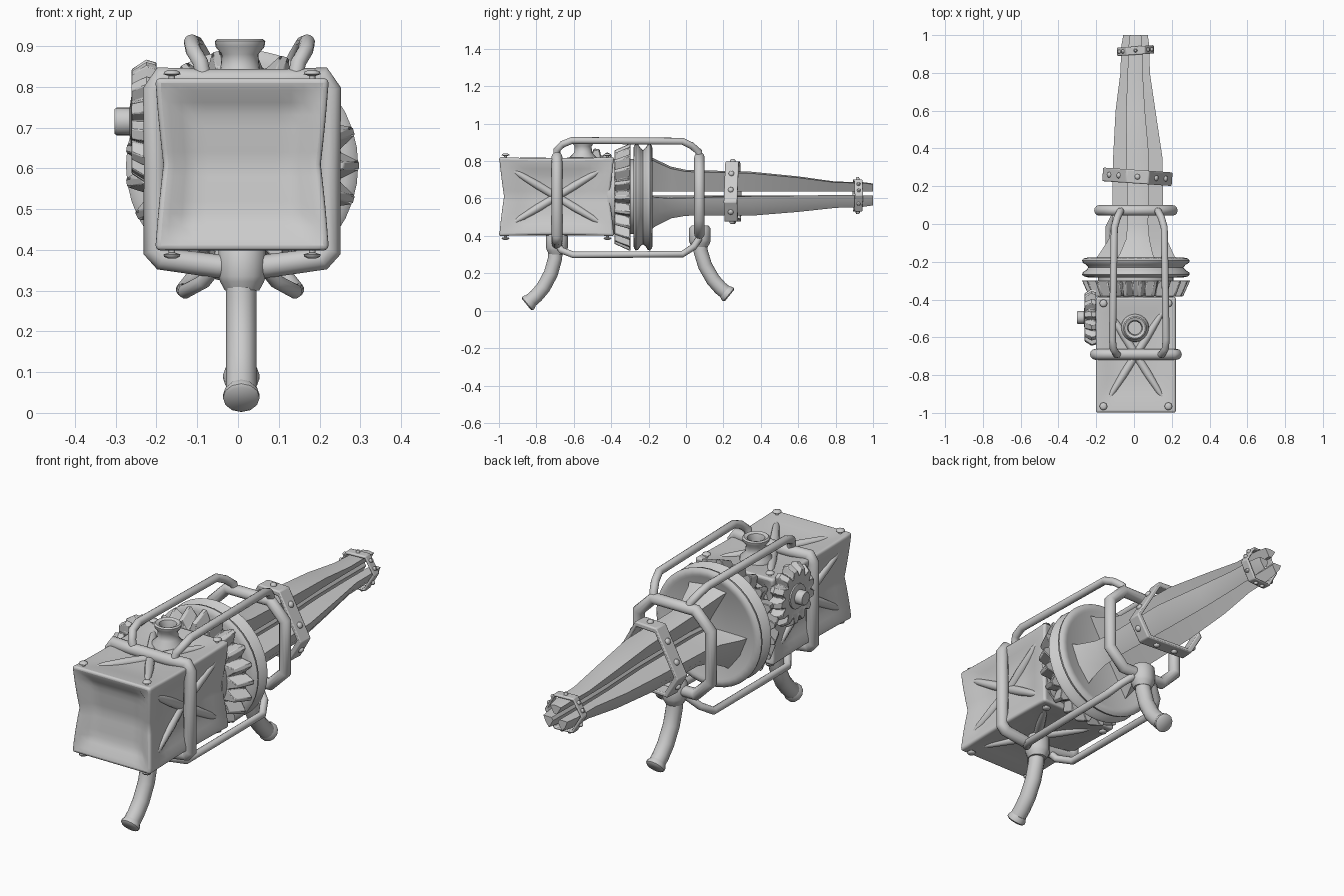
import bpy, bmesh, math
from mathutils import Vector, Matrix

if "Cube" in bpy.data.objects:
    bpy.data.objects.remove(bpy.data.objects["Cube"])

CX, CZ = 0.01, 0.61


def shade(ob, angle):
    bpy.ops.object.select_all(action='DESELECT')
    ob.select_set(True)
    bpy.context.view_layer.objects.active = ob
    if ob.type == 'CURVE':
        bpy.ops.object.convert(target='MESH')
    bpy.ops.object.shade_smooth_by_angle(angle=math.radians(angle))


def finish(name, bm, bevel=0.0, angle=48, matrix=None, segs=2):
    if matrix:
        bm.transform(matrix)
    bmesh.ops.recalc_face_normals(bm, faces=bm.faces[:])
    me = bpy.data.meshes.new(name)
    bm.to_mesh(me)
    bm.free()
    ob = bpy.data.objects.new(name, me)
    bpy.context.collection.objects.link(ob)
    shade(ob, angle)
    if bevel:
        b = ob.modifiers.new("bevel", 'BEVEL')
        b.width, b.segments, b.limit_method = bevel, segs, 'ANGLE'
        b.angle_limit = math.radians(50)
    return ob


def frame(origin, axis):
    # matrix placing local z along the axis
    return Matrix.Translation(origin) @ Vector(axis).to_track_quat('Z', 'Y').to_matrix().to_4x4()


def loft(name, loops, cap=True, close=False, **kw):
    bm = bmesh.new()
    rings = [[bm.verts.new(p) for p in loop] for loop in loops]
    pairs = list(zip(rings, rings[1:])) + ([(rings[-1], rings[0])] if close else [])
    for a, b in pairs:
        for i in range(len(a)):
            j = (i + 1) % len(a)
            bm.faces.new((a[i], a[j], b[j], b[i]))
    if cap and not close:
        bm.faces.new(rings[0])
        bm.faces.new(rings[-1])
    return finish(name, bm, **kw)


def lathe(name, profile, origin, axis, n=24, **kw):
    loops = [[(r * math.cos(2 * math.pi * i / n), r * math.sin(2 * math.pi * i / n), a)
              for i in range(n)] for r, a in profile]
    return loft(name, loops, matrix=frame(origin, axis), **kw)


def gear(name, sections, teeth, origin, axis, widths, **kw):
    # sections: (offset along axis, root radius, tip radius)
    loops = []
    for a, root, tip in sections:
        loop = []
        for t in range(teeth):
            for f, r in zip(widths, (root, tip, tip, root)):
                w = 2 * math.pi * (t + f) / teeth
                loop.append((r * math.cos(w), r * math.sin(w), a))
        loops.append(loop)
    return loft(name, loops, matrix=frame(origin, axis), **kw)


def tube(name, pts, radius, cyclic=False):
    cu = bpy.data.curves.new(name, 'CURVE')
    cu.dimensions = '3D'
    cu.bevel_depth, cu.bevel_resolution, cu.use_fill_caps = radius, 4, True
    sp = cu.splines.new('POLY')
    sp.points.add(len(pts) - 1)
    for p, co in zip(sp.points, pts):
        p.co = (*co, 1)
    sp.use_cyclic_u = cyclic
    ob = bpy.data.objects.new(name, cu)
    bpy.context.collection.objects.link(ob)
    shade(ob, 60)
    return ob


# Housing box: pinched at mid height, every face dished
bm = bmesh.new()
bmesh.ops.create_cube(bm, size=2)
bmesh.ops.subdivide_edges(bm, edges=bm.edges[:], cuts=13, use_grid_fill=True)
H = (0.213, 0.308, 0.212)
DISH = (0.022, 0.035, 0.015)
for v in bm.verts:
    u = list(v.co)
    pinch = (1 - abs(u[2])) ** 1.3
    p = [u[0] * H[0], u[1] * H[1], u[2] * H[2]]
    for k in range(3):
        if abs(u[k]) > 0.999:
            m = max(abs(u[j]) for j in range(3) if j != k)
            d = min(1, max(0, (0.9 - m) * (4 if k == 1 else 2.5)))
            p[k] -= math.copysign(DISH[k] * d, u[k])
    p[0] *= 1 - 0.09 * pinch
    p[1] *= 1 - 0.08 * pinch
    p[2] *= 1 - 0.03 * (1 - u[1] ** 2)
    v.co = (p[0] + CX, p[1] - 0.692, p[2] + CZ)
finish("housing", bm, bevel=0.013, segs=3)

# Crossed ribs on the sides, top and bottom of the housing
RIB = ((0.004, 0), (0.016, 0.2), (0.022, 0.6), (0.022, 1))
for s in (-1, 1):
    for dy in (-1, 1):
        for dk in (-1, 1):
            for name, a, b in (
                    ("side_rib", (s * 0.193, dy * 0.25, dk * 0.15), (s * 0.165, 0, 0)),
                    ("cap_rib", (dk * 0.15, dy * 0.24, s * 0.195), (0, 0, s * 0.184))):
                c = Vector((CX, -0.692, CZ))
                a, d = Vector(a) + c, Vector(b) - Vector(a)
                lathe(name, [(r, f * d.length) for r, f in RIB], a, d, n=10)

# Corner bolts above and below the housing
for sx in (-1, 1):
    for y in (-0.965, -0.42):
        for sz in (-1, 1):
            lathe("corner_bolt", [(0.008, 0), (0.008, 0.027), (0.021, 0.031), (0.019, 0.037), (0.01, 0.041)],
                  (CX + sx * 0.172, y, CZ + sz * 0.19), (0, 0, sz), n=8)

# Filler neck with open flared lip
lathe("filler_neck", [(0.075, 0), (0.072, 0.02), (0.048, 0.045), (0.045, 0.08), (0.06, 0.098), (0.062, 0.112),
                      (0.055, 0.118), (0.04, 0.112), (0.034, 0.09), (0.034, 0.04)], (0.005, -0.55, 0.8), (0, 0, 1))

# Large bevel gear, axle and grooved pulley
gear("bevel_gear", [(0, 0.20, 0.25), (0.085, 0.245, 0.288)], 21, (CX, -0.383, CZ - 0.003), (0, 1, 0),
     (0.05, 0.38, 0.62, 0.95), angle=20, bevel=0.003, segs=1)
lathe("axle", [(0.2, -0.42), (0.2, -0.25)], (CX, 0, CZ), (0, 1, 0))
lathe("pulley", [(0.255, -0.282), (0.274, -0.278), (0.285, -0.268), (0.282, -0.256), (0.262, -0.243), (0.252, -0.230),
                 (0.262, -0.217), (0.282, -0.204), (0.285, -0.192), (0.274, -0.182), (0.255, -0.178),
                 (0.245, -0.183)], (CX, 0, CZ - 0.003), (0, 1, 0), n=40)

# Small side gear with hub
gear("side_gear", [(0.20, 0.115, 0.145), (0.225, 0.122, 0.152), (0.262, 0.10, 0.128), (0.255, 0.085, 0.085)],
     13, (0, -0.495, 0.715), (-1, 0, 0), (0.05, 0.3, 0.7, 0.95), angle=30, bevel=0.004, segs=1)
lathe("side_gear_hub", [(0.06, 0.17), (0.06, 0.262), (0.034, 0.266), (0.034, 0.298), (0.03, 0.303)],
      (0, -0.495, 0.715), (-1, 0, 0), n=16)

# Three tapering wedge prongs at 120 degrees: y, centre x, outer radius, half width
PRONG = [(-0.19, 0.01, 0.205, 0.105), (-0.16, 0.012, 0.19, 0.088), (-0.08, 0.02, 0.152, 0.062),
         (0.0, 0.02, 0.135, 0.055), (0.35, 0.02, 0.125, 0.06), (0.6, 0.008, 0.1, 0.05),
         (0.8, 0.006, 0.072, 0.04), (0.94, 0.007, 0.07, 0.036), (1.0, 0.008, 0.062, 0.03)]
AXES = [(math.cos(math.radians(a)), math.sin(math.radians(a))) for a in (90, -30, 210)]
for c, s in AXES:
    loops = []
    for y, cx, R, t in PRONG:
        loops.append([(cx + r * c - w * s, y, 0.618 + r * s + w * c) for r, w in
                      ((0.02, -0.008), (0.02, 0.008), (0.93 * R, t), (R, 0), (0.93 * R, -t))])
    loft("prong", loops, angle=25)


# Clamp bands: truncated triangles around the prongs, with bolts
def band(R, t):
    return [(R * c - w * s, R * s + w * c) for c, s in AXES for w in (t, -t)]


for name, c, R, t, thick, d, rot, r in (
        ("large_clamp", (0.018, 0.25, 0.618), 0.18, 0.06, 0.026, 0.036, -4, 0.015),
        ("small_clamp", (0.008, 0.918, 0.616), 0.086, 0.05, 0.014, 0.022, 4, 0.01)):
    M = Matrix.Translation(c) @ Matrix.Rotation(math.radians(rot), 4, 'Z')
    o, i = band(R, t), band(R - thick, t - thick * 0.25)
    loft(name, [[(x, y, z) for x, z in l] for l, y in ((o, -d), (o, d), (i, d), (i, -d))],
         close=True, bevel=0.006, matrix=M)
    for k in range(6):
        a, b = Vector(o[k]), Vector(o[(k + 1) % 6])
        e = (b - a).normalized()
        n = Vector((e.y, -e.x))
        n = n if n.dot(a) > 0 else -n
        for f in ((0.5,) if k % 2 == 0 else (0.3, 0.7)):
            p = a.lerp(b, f)
            lathe(name + "_bolt", [(r, -0.01), (r, 0.006), (r * 0.6, 0.012)],
                  M @ Vector((p.x, 0, p.y)), M.to_3x3() @ Vector((n.x, 0, n.y)), n=8)

# Carrying frame: two hoops
tube("front_hoop", [(CX + x, -0.69, z) for x, z in (
    (0.215, 0.40), (0.212, 0.60), (0.215, 0.79), (0.195, 0.822), (0.1, 0.815), (-0.1, 0.815), (-0.195, 0.822),
    (-0.215, 0.79), (-0.212, 0.60), (-0.215, 0.40), (-0.195, 0.378), (-0.06, 0.36), (0.06, 0.36), (0.195, 0.378))],
    0.029, True)
hx, hz, ch = 0.195, 0.205, 0.08
tube("rear_hoop", [(CX + x, 0.072, 0.615 + z) for x, z in (
    (hx, ch - hz), (hx, hz - ch), (hx - ch, hz), (ch - hx, hz),
    (-hx, hz - ch), (-hx, ch - hz), (ch - hx, -hz), (hx - ch, -hz))], 0.028, True)

# Four long rails joining the hoops
for s in (-1, 1):
    tube("upper_rail", [(0.028 + s * x, y, z) for x, y, z in (
        (0.11, -0.69, 0.81), (0.12, -0.69, 0.86), (0.138, -0.66, 0.89), (0.142, -0.61, 0.91),
        (0.132, -0.02, 0.906), (0.118, 0.03, 0.882), (0.1, 0.068, 0.85), (0.095, 0.072, 0.81))], 0.019)
    tube("lower_rail", [(0.005 + s * x, y, z) for x, y, z in (
        (0.06, -0.69, 0.36), (0.09, -0.665, 0.322), (0.135, -0.60, 0.298), (0.14, -0.02, 0.302),
        (0.11, 0.04, 0.34), (0.06, 0.07, 0.385))], 0.018)

# Bent legs with collars and feet
for name, path, collar, foot in (
        ("front_leg", [(-0.695, 0.38), (-0.70, 0.28), (-0.722, 0.2), (-0.762, 0.125), (-0.80, 0.08), (-0.842, 0.044)],
         (CX, -0.69, 0.30), Vector((0.008, -0.842, 0.042))),
        ("rear_leg", [(0.072, 0.42), (0.078, 0.32), (0.102, 0.24), (0.145, 0.165), (0.185, 0.12), (0.225, 0.088)],
         (CX, 0.074, 0.34), Vector((0.008, 0.222, 0.09)))):
    tube(name, [(0.008, y, z) for y, z in path], 0.038)
    lathe(name + "_collar", [(0.042, 0), (0.054, 0.022), (0.058, 0.035), (0.058, 0.1), (0.045, 0.115)],
          collar, (0, 0, 1), n=12)
    d = Vector((0, math.copysign(0.77, foot.y), -0.63))
    lathe(name + "_foot", [(0.037, -0.02), (0.045, -0.004), (0.045, 0.008), (0.038, 0.014)], foot, d, n=12)
